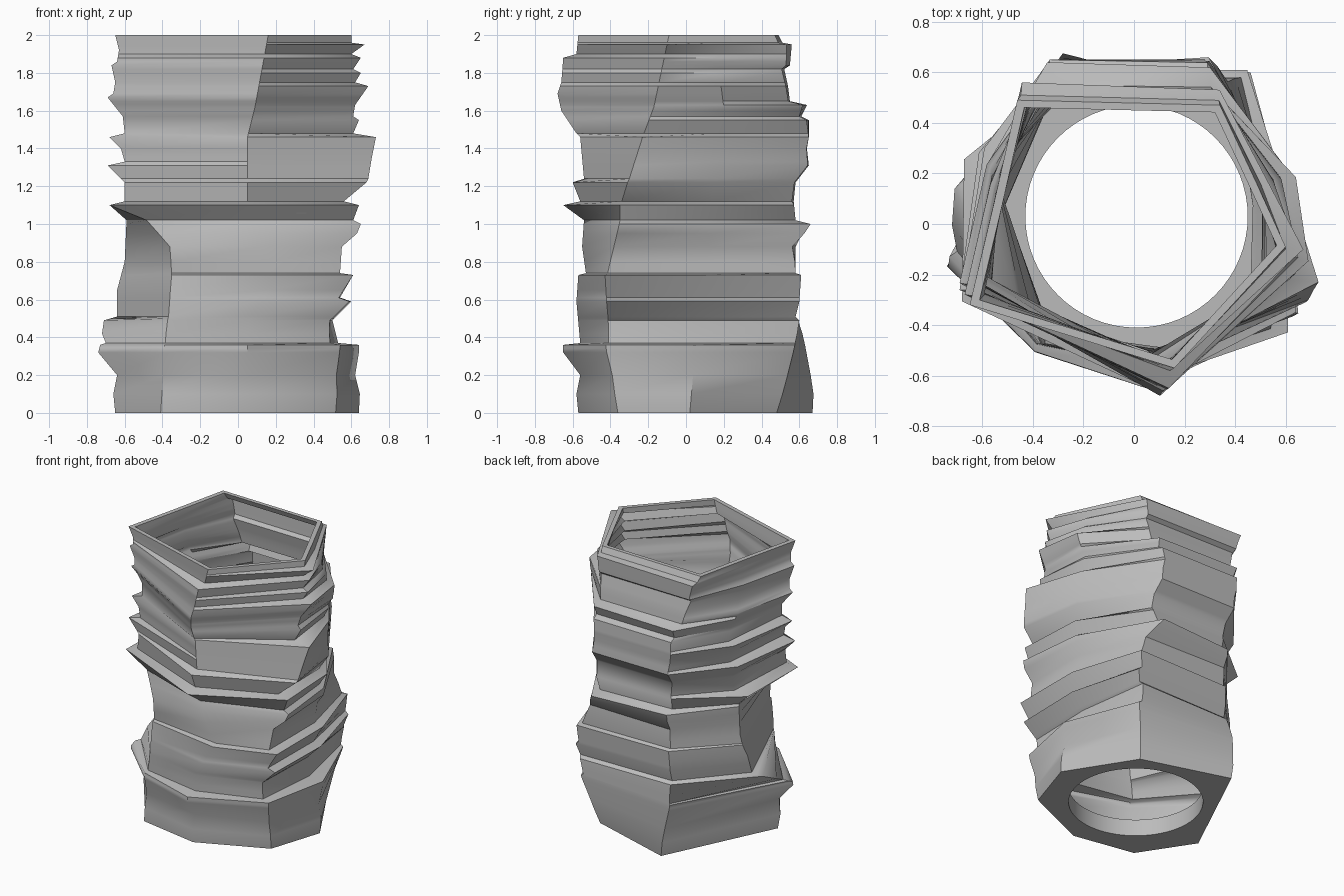
import bpy
import bmesh
import math

if "Cube" in bpy.data.objects:
    bpy.data.objects.remove(bpy.data.objects["Cube"], do_unlink=True)

HOLE_RADIUS = 0.44
HOLE_CENTRE = (0.01, 0.03)
HOLE_SIDES = 64
FLOOR_HEIGHT = 0.12
WALL_SCALE = 0.94
SPIKE_FOCUS = 5

# Seven-cornered key sections that drift into a pentagon towards the rim
sections = [
    (0.0, [(0.52, -0.36), (0.65, 0.02), (0.35, 0.48), (-0.27, 0.67),
           (-0.655, -0.12), (-0.41, -0.485), (0.04, -0.565)]),
    (0.34, [(0.53, -0.42), (0.62, 0.05), (0.43, 0.57), (-0.31, 0.63),
            (-0.73, -0.17), (-0.39, -0.5), (0.05, -0.63)]),
    (0.5, [(0.49, -0.41), (0.5, 0.08), (0.43, 0.59), (-0.29, 0.58),
           (-0.67, 0.16), (-0.37, -0.47), (0.06, -0.56)]),
    (0.73, [(0.55, -0.42), (0.55, 0.1), (0.43, 0.61), (-0.28, 0.6),
            (-0.6, 0.24), (-0.35, -0.46), (0.2, -0.54)]),
    (0.88, [(0.54, -0.38), (0.54, 0.12), (0.37, 0.58), (-0.28, 0.6),
            (-0.59, 0.24), (-0.36, -0.45), (0.13, -0.54)]),
    (1.02, [(0.6, -0.35), (0.56, 0.12), (0.28, 0.64), (-0.28, 0.6),
            (-0.58, 0.24), (-0.48, -0.35), (0.08, -0.55)]),
    (1.12, [(0.57, -0.34), (0.56, 0.14), (0.32, 0.57), (-0.28, 0.58),
            (-0.57, 0.26), (-0.6, -0.29), (0.05, -0.56)]),
    (1.46, [(0.73, -0.23), (0.6, 0.18), (0.28, 0.65), (-0.33, 0.65),
            (-0.57, 0.3), (-0.64, -0.24), (0.05, -0.58)]),
    (1.62, [(0.62, -0.17), (0.62, 0.2), (0.3, 0.62), (-0.34, 0.64),
            (-0.57, 0.26), (-0.66, -0.22), (0.09, -0.67)]),
    (2.0, [(0.6, -0.09), (0.49, 0.15), (0.34, 0.47), (-0.46, 0.49),
           (-0.55, 0.08), (-0.64, -0.32), (0.16, -0.57)]),
]

# Ledge profiles: (height, reach) for each side
left_ledges = [
    (0.0, 0.65), (0.1, 0.66), (0.2, 0.64), (0.32, 0.74), (0.36, 0.73),
    (0.37, 0.7), (0.42, 0.72), (0.49, 0.71), (0.51, 0.64), (0.65, 0.64),
    (0.8, 0.6), (1.02, 0.59), (1.1, 0.68), (1.12, 0.6), (1.22, 0.6),
    (1.31, 0.69), (1.33, 0.6), (1.4, 0.62), (1.46, 0.68), (1.48, 0.6),
    (1.57, 0.61), (1.67, 0.69), (1.69, 0.66), (1.75, 0.65), (1.84, 0.67),
    (1.86, 0.64), (1.92, 0.63), (2.0, 0.65),
]
right_ledges = [
    (0.0, 0.64), (0.1, 0.645), (0.2, 0.62), (0.32, 0.64), (0.36, 0.64),
    (0.37, 0.53), (0.49, 0.5), (0.59, 0.6), (0.61, 0.54), (0.73, 0.61),
    (0.74, 0.54), (0.88, 0.55), (0.95, 0.63), (1.0, 0.65), (1.02, 0.61),
    (1.1, 0.64), (1.12, 0.56), (1.22, 0.68), (1.24, 0.69), (1.36, 0.71),
    (1.46, 0.73), (1.48, 0.61), (1.55, 0.64), (1.57, 0.61), (1.63, 0.62),
    (1.73, 0.69), (1.75, 0.62), (1.8, 0.65), (1.82, 0.61), (1.88, 0.65),
    (1.9, 0.6), (1.95, 0.67), (1.96, 0.6), (2.0, 0.6),
]
front_ledges = [
    (0.0, 0.57), (0.1, 0.58), (0.2, 0.56), (0.32, 0.65), (0.36, 0.65),
    (0.37, 0.56), (0.59, 0.58), (0.73, 0.57), (0.74, 0.53), (0.88, 0.55),
    (1.02, 0.54), (1.1, 0.65), (1.12, 0.56), (1.22, 0.6), (1.24, 0.54),
    (1.46, 0.56), (1.48, 0.58), (1.6, 0.66), (1.69, 0.68), (1.75, 0.66),
    (1.88, 0.65), (1.9, 0.58), (2.0, 0.57),
]
back_ledges = [
    (0.0, 0.67), (0.1, 0.675), (0.2, 0.66), (0.36, 0.63), (0.49, 0.6),
    (0.51, 0.58), (0.59, 0.6), (0.73, 0.61), (0.74, 0.58), (0.88, 0.58),
    (1.0, 0.66), (1.02, 0.58), (1.12, 0.57), (1.22, 0.58), (1.31, 0.65),
    (1.4, 0.64), (1.46, 0.65), (1.55, 0.65), (1.57, 0.61), (1.63, 0.64),
    (1.65, 0.55), (1.73, 0.54), (1.82, 0.52), (1.84, 0.55), (1.95, 0.56),
    (1.96, 0.51), (2.0, 0.49),
]
profiles = (left_ledges, right_ledges, front_ledges, back_ledges)


def span_at(rows, z):
    """Values of the rows below and above height z, and the fraction between."""
    for low, high in zip(rows, rows[1:]):
        if z <= high[0]:
            return low[1], high[1], (z - low[0]) / (high[0] - low[0])


def mix(a, b, t):
    return a + (b - a) * t


def push(value, low, high, low_reach, high_reach):
    """Move a coordinate to its side's reach, mostly at the outermost corner."""
    extreme, reach = (high, high_reach) if value > 0 else (low, -low_reach)
    ratio = value / extreme
    return value + (reach - extreme) * ratio ** SPIKE_FOCUS


def section_at(z):
    """Corner points at height z with the ledges applied."""
    low, high, t = span_at(sections, z)
    points = [(mix(a[0], b[0], t), mix(a[1], b[1], t)) for a, b in zip(low, high)]
    left, right, front, back = [mix(*span_at(rows, z)) for rows in profiles]
    xs, ys = zip(*points)
    return [(push(x, min(xs), max(xs), left, right),
             push(y, min(ys), max(ys), front, back)) for x, y in points]


def add_ring(bm, points, z):
    return [bm.verts.new((x, y, z)) for x, y in points]


def join_rings(bm, first, second):
    count = len(first)
    for i in range(count):
        j = (i + 1) % count
        bm.faces.new((first[i], first[j], second[j], second[i]))


def fill_between(bm, outer, inner):
    """Flat face between an outline and the round hole."""
    edges = []
    for ring in (outer, inner):
        for i, vert in enumerate(ring):
            pair = (vert, ring[(i + 1) % len(ring)])
            edges.append(bm.edges.get(pair) or bm.edges.new(pair))
    bmesh.ops.triangle_fill(bm, edges=edges, use_beauty=True)


bm = bmesh.new()

# Outer wall, rim and thin inner wall as one continuous skin
heights = sorted({row[0] for rows in profiles + (sections,) for row in rows})
outer = [add_ring(bm, section_at(z), z) for z in heights]
inner_heights = [z for z in reversed(heights) if z > FLOOR_HEIGHT] + [FLOOR_HEIGHT]
inner = [add_ring(bm, [(x * WALL_SCALE, y * WALL_SCALE) for x, y in section_at(z)], z)
         for z in inner_heights]
skin = outer + inner
for first, second in zip(skin, skin[1:]):
    join_rings(bm, first, second)

# Floor slab with a round hole through it
angles = [math.tau * i / HOLE_SIDES for i in range(HOLE_SIDES)]
circle = [(HOLE_CENTRE[0] + HOLE_RADIUS * math.cos(a),
           HOLE_CENTRE[1] + HOLE_RADIUS * math.sin(a)) for a in angles]
hole_top = add_ring(bm, circle, FLOOR_HEIGHT)
hole_bottom = add_ring(bm, circle, 0.0)
join_rings(bm, hole_top, hole_bottom)
fill_between(bm, skin[-1], hole_top)
fill_between(bm, skin[0], hole_bottom)
bmesh.ops.recalc_face_normals(bm, faces=bm.faces)

mesh = bpy.data.meshes.new("twisted_sleeve")
bm.to_mesh(mesh)
bm.free()
sleeve = bpy.data.objects.new("twisted_sleeve", mesh)
bpy.context.collection.objects.link(sleeve)

# Single grey material
grey = bpy.data.materials.new("plain_grey")
grey.use_nodes = True
colour = (0.5, 0.5, 0.5, 1.0)
grey.diffuse_color = colour
grey.node_tree.nodes["Principled BSDF"].inputs["Base Color"].default_value = colour
mesh.materials.append(grey)

# Smooth the gentle curves, keep corners and ledges sharp
bpy.ops.object.select_all(action="DESELECT")
sleeve.select_set(True)
bpy.context.view_layer.objects.active = sleeve
bpy.ops.object.shade_smooth_by_angle(angle=math.radians(40))
